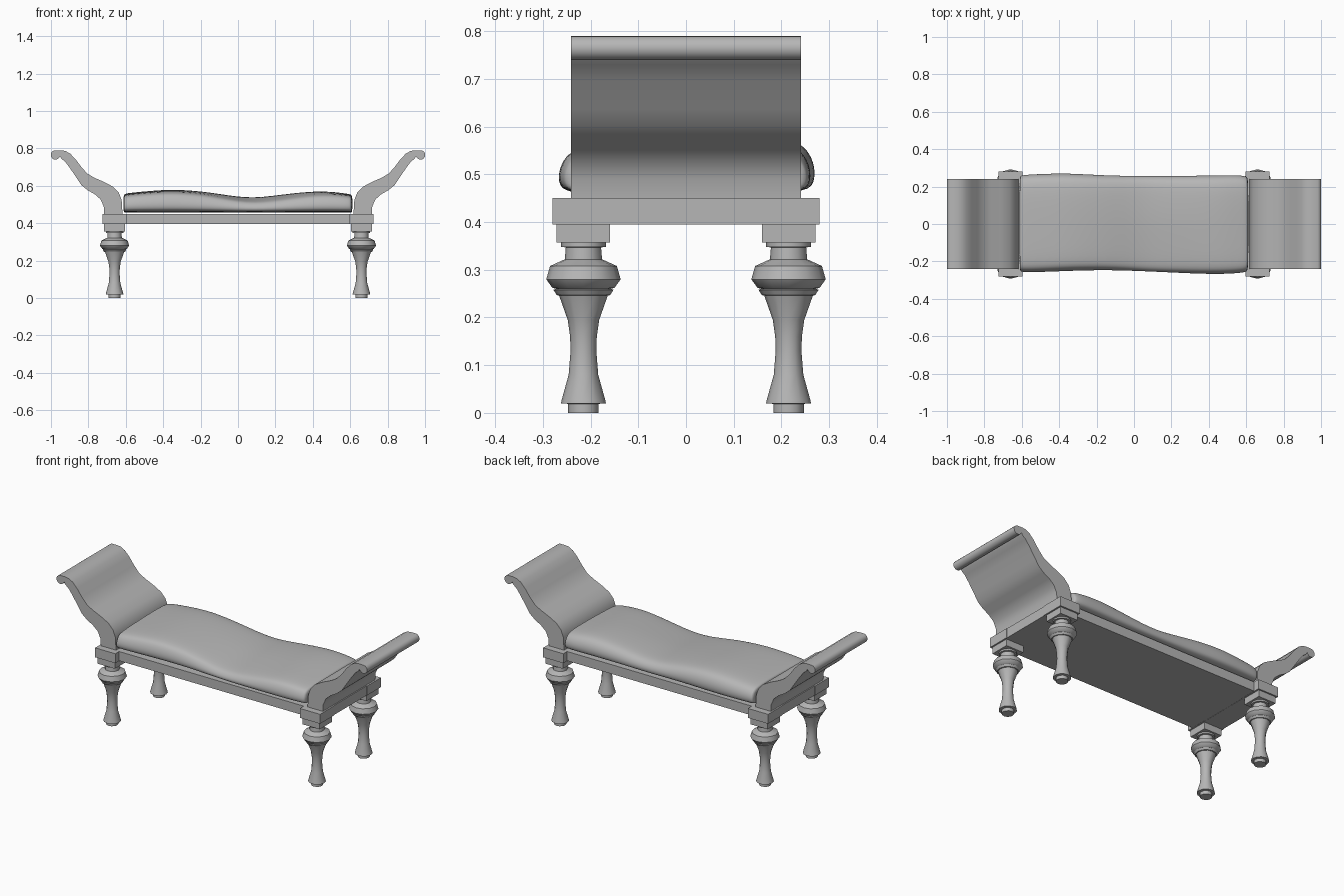
import bpy, bmesh, math

if "Cube" in bpy.data.objects:
    bpy.data.objects.remove(bpy.data.objects["Cube"])

grey = bpy.data.materials.new("mid_grey")
grey.diffuse_color = (.47, .47, .47, 1)
grey.use_nodes = True
grey.node_tree.nodes["Principled BSDF"].inputs["Base Color"].default_value = grey.diffuse_color


def finish(name, bm, angle=35):
    bmesh.ops.recalc_face_normals(bm, faces=bm.faces)
    me = bpy.data.meshes.new(name)
    bm.to_mesh(me)
    bm.free()
    me.materials.append(grey)
    ob = bpy.data.objects.new(name, me)
    bpy.context.collection.objects.link(ob)
    if angle:
        bpy.ops.object.select_all(action='DESELECT')
        ob.select_set(True)
        bpy.context.view_layer.objects.active = ob
        bpy.ops.object.shade_smooth_by_angle(angle=math.radians(angle))
    return ob


def box(name, x, y, z0, z1, hx, hy):
    bm = bmesh.new()
    bmesh.ops.create_cube(bm, size=1)
    for v in bm.verts:
        v.co = (x + v.co.x * 2 * hx, y + v.co.y * 2 * hy, z0 + (v.co.z + .5) * (z1 - z0))
    return finish(name, bm, 0)


def skin(name, rings, angle=35):
    """Bridge closed rings of points and cap both ends."""
    bm = bmesh.new()
    loops = [[bm.verts.new(p) for p in r] for r in rings]
    n = len(loops[0])
    for a, b in zip(loops, loops[1:]):
        for i in range(n):
            j = (i + 1) % n
            bm.faces.new((a[i], a[j], b[j], b[i]))
    bm.faces.new(loops[0])
    bm.faces.new(loops[-1])
    return finish(name, bm, angle)


# Bench deck
box("deck", 0, 0, .396, .45, .715, .245)

# Turned legs with square blocks on top
LEG = [(.032, 0), (.032, .019), (.047, .02), (.046, .026), (.031, .08), (.027, .13),
       (.028, .16), (.033, .195), (.051, .246), (.056, .247), (.063, .258), (.057, .26),
       (.065, .262), (.078, .28), (.07, .308), (.039, .322), (.037, .347),
       (.047, .348), (.047, .36)]
for sx, xn in ((-1, "left"), (1, "right")):
    for sy, yn in ((-1, "front"), (1, "back")):
        x, y = sx * .66, sy * .215
        rings = [[(x + r * math.cos(k * math.tau / 12), y + r * math.sin(k * math.tau / 12), z)
                  for k in range(12)] for r, z in LEG]
        skin(f"{yn}_{xn}_leg", rings, 45)
        box(f"{yn}_{xn}_leg_block", x, y, .357, .4, .056, .056)
        box(f"{yn}_{xn}_corner_block", x, y, .395, .45, .065, .065)
    # End rail between the corner blocks
    box(f"{xn}_end_rail", sx * .66, 0, .395, .45, .062, .26)

# Scrolled arms: outer edge, round roll, inner edge
outer = [(.715, .445), (.718, .49), (.735, .528), (.767, .556), (.805, .577), (.837, .604),
         (.86, .638), (.90, .697), (.925, .73), (.945, .745)]
roll = [(.976 - .025 * math.cos(math.radians(a)), .765 + .025 * math.sin(math.radians(a)))
        for a in range(-15, -256, -20)]
inner = [(.945, .79), (.922, .786), (.897, .772), (.869, .743), (.837, .70), (.805, .665),
         (.767, .643), (.714, .62), (.666, .594), (.637, .563), (.622, .524), (.617, .445)]
for s, n in ((-1, "left"), (1, "right")):
    skin(f"{n}_arm", [[(s * x, y, z) for x, z in outer + roll + inner] for y in (-.241, .241)], 40)

# Soft cushion: stations of (x, top z, front y, back y)
STATIONS = [(-.612, .546, -.242, .246), (-.608, .556, -.25, .255), (-.57, .562, -.253, .26),
            (-.46, .572, -.25, .265), (-.34, .58, -.245, .267), (-.15, .566, -.24, .255),
            (.05, .528, -.247, .252), (.22, .55, -.255, .252), (.43, .574, -.264, .256),
            (.56, .56, -.258, .258), (.604, .554, -.25, .25), (.612, .544, -.24, .24)]
SECTION = [(-.94, 0), (-1.02, .18), (-1.025, .45), (-.97, .76), (-.87, .93), (-.35, .98), (.1, 1.01),
           (.5, 1.02), (.84, .98), (.96, .8), (1.02, .5), (1.015, .2), (.94, 0), (0, 0)]
rings = []
for x, top, f, b in STATIONS:
    ring = []
    for u, v in SECTION:
        front_dip = .02 * max(0, -u) * math.exp(-((x - .15) / .25) ** 2)
        ring.append((x, (f + b) / 2 + u * (b - f) / 2, .458 + v * (top - .458 - front_dip)))
    rings.append(ring)
cushion = skin("cushion", rings, 60)
cushion.modifiers.new("soften", 'SUBSURF').levels = 2
cushion.modifiers["soften"].render_levels = 2
